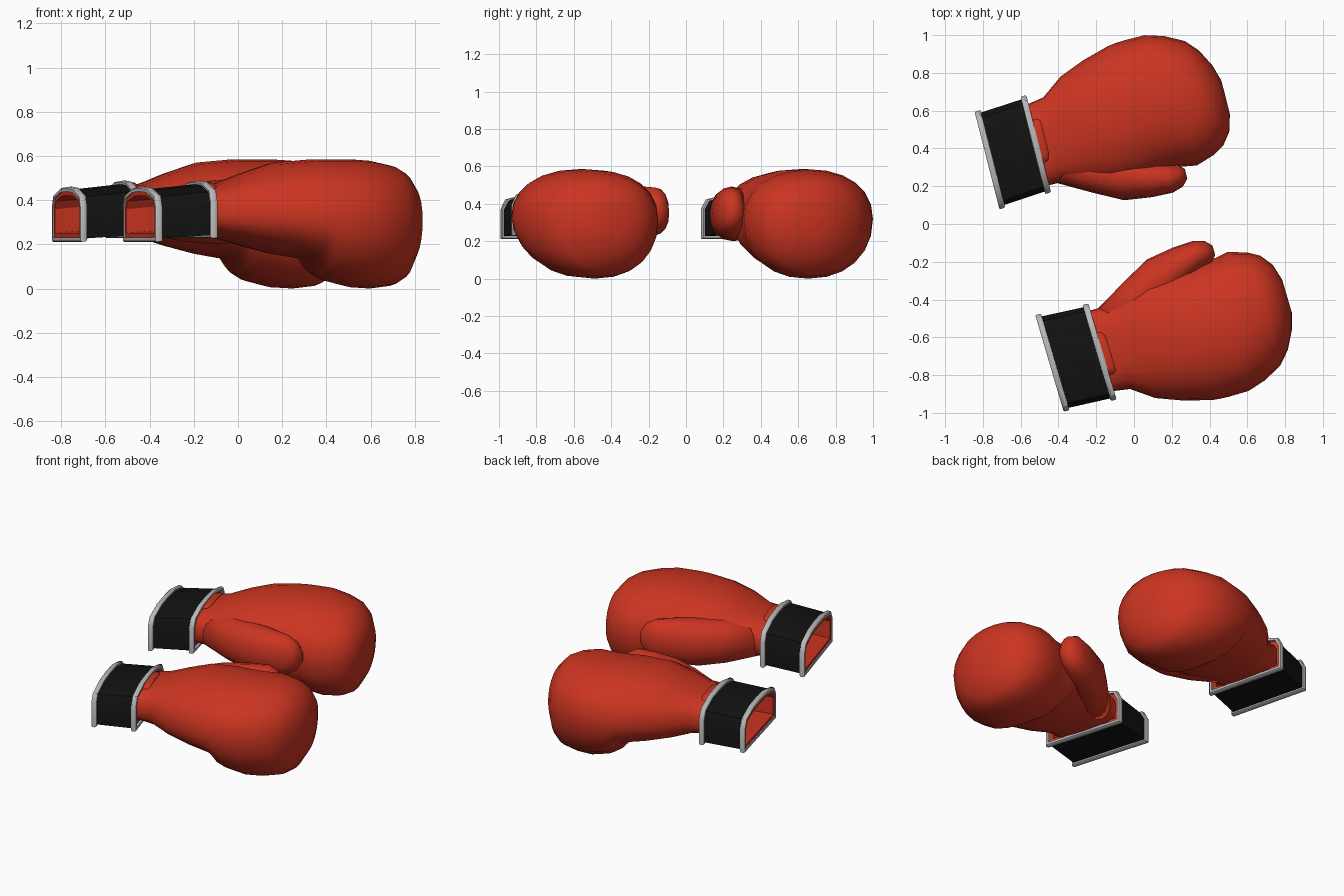
import bpy, bmesh, math
from mathutils import Matrix, Vector

if "Cube" in bpy.data.objects:
    bpy.data.objects.remove(bpy.data.objects["Cube"])


def material(name, rgb):
    m = bpy.data.materials.new(name)
    m.diffuse_color = (*rgb, 1)
    m.use_nodes = True
    m.node_tree.nodes["Principled BSDF"].inputs["Base Color"].default_value = m.diffuse_color
    return m


RED = material("red_leather", (0.6, 0.035, 0.015))
BLACK = material("black_band", (0.006, 0.006, 0.006))
SILVER = material("grey_trim", (0.48, 0.48, 0.48))

# The glove is drawn along its wrist axis: x = length, y = towards little finger
TURN = Matrix.Rotation(math.radians(14.3), 4, 'Z')
LEFT = TURN
RIGHT = (Matrix.Translation((0.05, -0.052, 0)) @ Matrix.Rotation(math.radians(30.7), 4, 'Z')
         @ Matrix.Diagonal((1, -1, 1, 1)) @ TURN)


def loft(name, rings, mat, matrix, cap_start=False, cap_end=False, loop=False, angle=50):
    bm = bmesh.new()
    rows = [[bm.verts.new(matrix @ Vector(p)) for p in r] for r in rings]
    pairs = list(zip(rows, rows[1:]))
    if loop:
        pairs.append((rows[-1], rows[0]))
    n = len(rows[0])
    for a, b in pairs:
        for i in range(n):
            j = (i + 1) % n
            bm.faces.new((a[i], a[j], b[j], b[i]))
    if cap_start:
        bm.faces.new(rows[0])
    if cap_end:
        bm.faces.new(rows[-1])
    bmesh.ops.recalc_face_normals(bm, faces=bm.faces)
    me = bpy.data.meshes.new(name)
    bm.to_mesh(me)
    bm.free()
    me.materials.append(mat)
    ob = bpy.data.objects.new(name, me)
    bpy.context.collection.objects.link(ob)
    bpy.context.view_layer.objects.active = ob
    ob.select_set(True)
    bpy.ops.object.shade_smooth_by_angle(angle=math.radians(angle))
    ob.select_set(False)


def padded(section, n=24):
    """Rounded ring: length, low/high y, low/high z, widest z, roundness power."""
    u, v0, v1, z0, z1, zm, power = section
    ring = []
    for k in range(n):
        a = 2 * math.pi * k / n
        c, s = math.cos(a), math.sin(a)
        c = math.copysign(abs(c) ** (2 / power), c)
        s = math.copysign(abs(s) ** (2 / power), s)
        ring.append((u, (v0 + v1) / 2 + (v1 - v0) / 2 * c,
                     zm + s * ((z1 - zm) if s > 0 else (zm - z0))))
    return ring


# Cuff outline as fractions of width and height: flat below, arched above
ARCH = [(0, 0), (0, 0.64), (0.05, 0.85), (0.28, 0.98), (0.5, 1),
        (0.72, 0.98), (0.95, 0.85), (1, 0.64), (1, 0)]


def cuff_ring(u, grow):
    t = (u + 0.67) / 0.28
    v0, v1 = 0.265 + 0.02 * t - grow, 0.77 + 0.018 * t + grow
    z0, z1 = 0.225 + 0.018 * t - grow, 0.445 + 0.03 * t + grow
    return [(u, v0 + a * (v1 - v0), z0 + b * (z1 - z0)) for a, b in ARCH]


FIST = [
    (-0.46, 0.31, 0.75, 0.255, 0.445, 0.34, 3.2),
    (-0.38, 0.31, 0.755, 0.245, 0.46, 0.34, 3.0),
    (-0.30, 0.31, 0.768, 0.225, 0.48, 0.34, 2.6),
    (-0.185, 0.26, 0.852, 0.19, 0.525, 0.34, 2.3),
    (-0.05, 0.22, 0.905, 0.155, 0.57, 0.33, 2.2),
    (0.10, 0.215, 0.947, 0.13, 0.583, 0.32, 2.2),
    (0.14, 0.22, 0.952, 0.065, 0.585, 0.32, 2.2),
    (0.19, 0.23, 0.955, 0.033, 0.585, 0.32, 2.2),
    (0.30, 0.235, 0.955, 0.006, 0.585, 0.32, 2.2),
    (0.40, 0.218, 0.925, 0.0, 0.578, 0.315, 2.2),
    (0.50, 0.25, 0.872, 0.012, 0.557, 0.31, 2.2),
    (0.56, 0.285, 0.805, 0.045, 0.525, 0.31, 2.2),
    (0.61, 0.35, 0.71, 0.13, 0.465, 0.31, 2.1),
    (0.636, 0.44, 0.62, 0.22, 0.40, 0.31, 2.0),
]
THUMB = [
    (-0.34, 0.31, 0.50, 0.25, 0.43, 0.34, 2.4),
    (-0.17, 0.214, 0.45, 0.212, 0.475, 0.34, 2.2),
    (-0.02, 0.135, 0.40, 0.20, 0.49, 0.345, 2.2),
    (0.13, 0.114, 0.32, 0.212, 0.492, 0.35, 2.2),
    (0.24, 0.11, 0.265, 0.235, 0.487, 0.35, 2.2),
    (0.30, 0.128, 0.25, 0.27, 0.455, 0.355, 2.1),
    (0.333, 0.163, 0.215, 0.32, 0.40, 0.36, 2.0),
]
TONGUE = [
    (-0.43, 0.42, 0.66, 0.42, 0.468, 0.445, 3),
    (-0.36, 0.43, 0.67, 0.42, 0.482, 0.445, 3),
    (-0.345, 0.45, 0.66, 0.42, 0.472, 0.445, 3),
]

for side, M in (("left", LEFT), ("right", RIGHT)):
    # padded fist, thumb and wrist tongue
    loft(side + "_fist", [padded(s) for s in FIST], RED, M, cap_end=True, angle=80)
    loft(side + "_thumb", [padded(s, 16) for s in THUMB], RED, M, True, True, angle=80)
    loft(side + "_tongue", [padded(s, 12) for s in TONGUE], RED, M, True, True)
    # black cuff band and red lining
    loft(side + "_cuff", [cuff_ring(-0.66, 0), cuff_ring(-0.395, 0)], BLACK, M, angle=30)
    loft(side + "_lining", [cuff_ring(u, g) for u, g in
         ((-0.665, 0), (-0.665, -0.025), (-0.40, -0.03), (-0.40, 0))], RED, M, angle=30)
    # grey trim at both cuff edges
    for where, u in (("outer", -0.655), ("inner", -0.40)):
        prof = ((-0.016, -0.006), (-0.016, 0.009), (-0.009, 0.014),
                (0.009, 0.014), (0.016, 0.009), (0.016, -0.006))
        loft(f"{side}_{where}_trim", [cuff_ring(u + d, g) for d, g in prof],
             SILVER, M, loop=True, angle=40)
